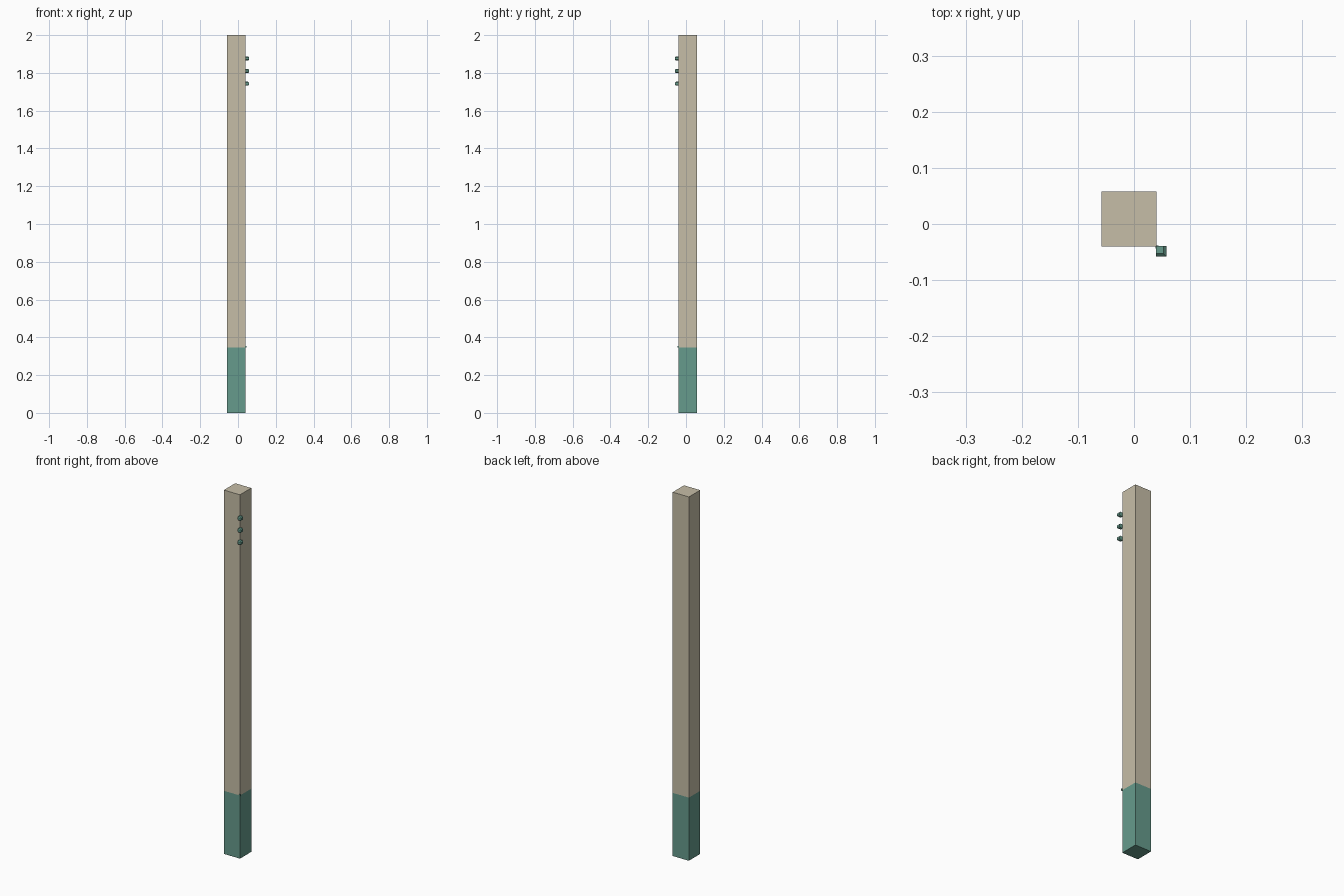
import bpy
import bmesh

if "Cube" in bpy.data.objects:
    bpy.data.objects.remove(bpy.data.objects["Cube"])


def material(name, rgb):
    m = bpy.data.materials.new(name)
    m.diffuse_color = (*rgb, 1)
    m.use_nodes = True
    m.node_tree.nodes["Principled BSDF"].inputs["Base Color"].default_value = m.diffuse_color
    return m


BEIGE = material("beige", (0.565, 0.515, 0.39))
TEAL = material("teal", (0.133, 0.328, 0.262))


def block(name, lo, hi, mat, chamfer=0):
    """Box between two corners; chamfer cuts its outer (+x, -y) top and bottom rims."""
    bm = bmesh.new()
    bmesh.ops.create_cube(bm, size=1)
    for v in bm.verts:
        v.co = [(a + b) / 2 + c * (b - a) for a, b, c in zip(lo, hi, v.co)]
    if chamfer:
        rims = []
        for e in bm.edges:
            a, b = (v.co for v in e.verts)
            outer = min(a.x, b.x) > hi[0] - 1e-5 or max(a.y, b.y) < lo[1] + 1e-5
            if outer and abs(a.z - b.z) < 1e-5:
                rims.append(e)
        bmesh.ops.bevel(bm, geom=rims, offset=chamfer, segments=1, affect='EDGES')
    me = bpy.data.meshes.new(name)
    bm.to_mesh(me)
    bm.free()
    me.materials.append(mat)
    ob = bpy.data.objects.new(name, me)
    bpy.context.collection.objects.link(ob)
    return ob


# Square post: painted base below, plain shaft above
X0, X1, Y0, Y1 = -0.058, 0.04, -0.04, 0.058
SPLIT = 0.347
post = block("post", (X0, Y0, 0), (X1, Y1, 2), BEIGE)
post.data.materials.append(TEAL)
bm = bmesh.new()
bm.from_mesh(post.data)
bmesh.ops.bisect_plane(bm, geom=bm.verts[:] + bm.edges[:] + bm.faces[:],
                       plane_co=(0, 0, SPLIT), plane_no=(0, 0, 1))
for f in bm.faces:
    f.material_index = int(f.calc_center_median().z < SPLIT)
bm.to_mesh(post.data)
bm.free()

# Three knobs on the front right corner
for i, z in enumerate((1.743, 1.81, 1.876)):
    block(f"knob_{i + 1}", (X1 - 0.001, -0.058, z - 0.011),
          (0.058, Y0 + 0.001, z + 0.011), TEAL, 0.005)

# Small stud where the base paint ends
block("stud", (X1 - 0.002, Y0 - 0.004, 0.345), (X1 + 0.004, Y0 + 0.002, 0.355), TEAL)
